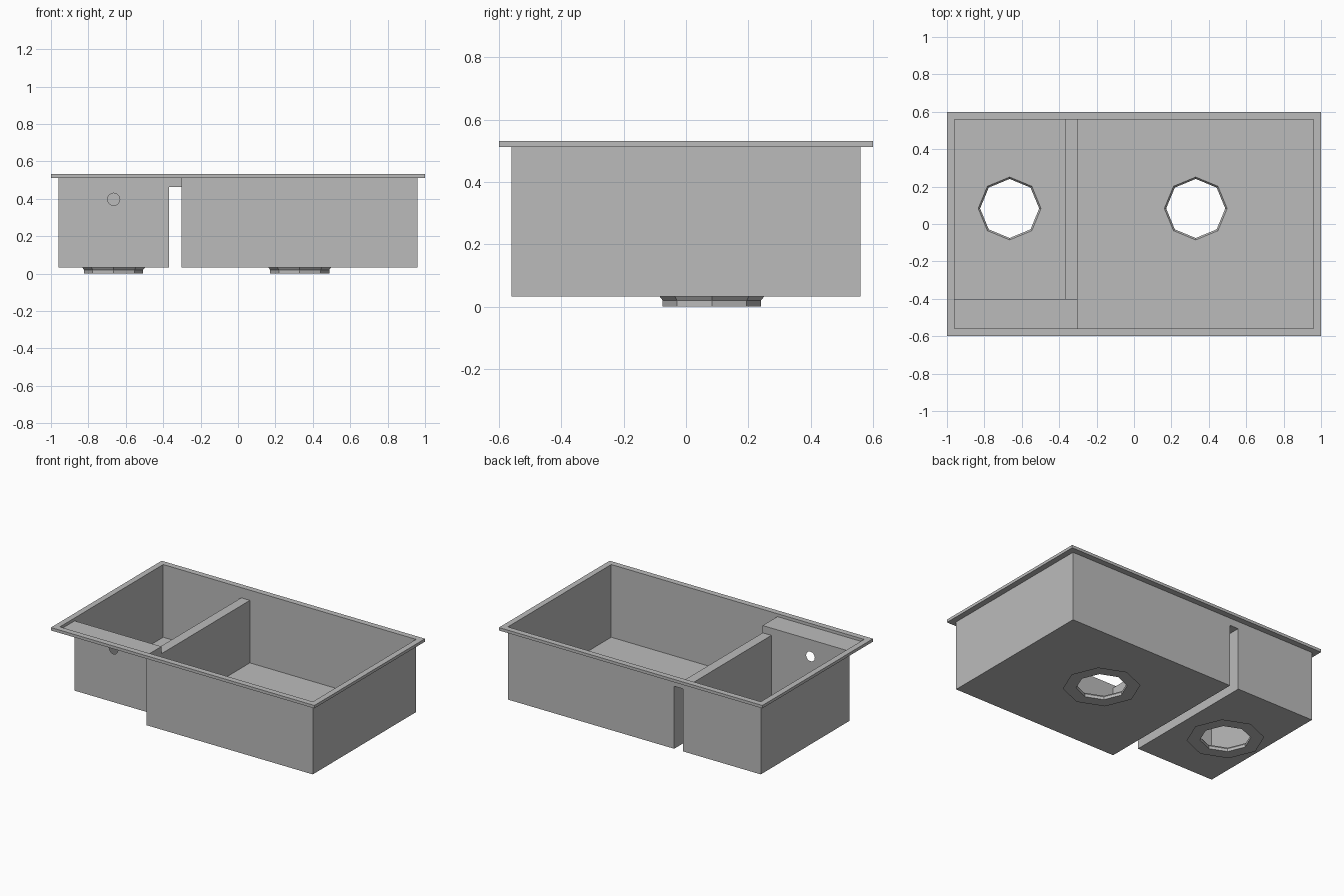
import bpy
import bmesh
from math import cos, sin, tau
from mathutils import Vector

cube = bpy.data.objects.get("Cube")
if cube:
    bpy.data.objects.remove(cube, do_unlink=True)

# Main levels and lines of the double basin
FLOOR, DIVIDER, LEDGE, RIM = 0.033, 0.462, 0.512, 0.532
SIDE, END = 0.96, 0.56              # half size of the basin opening
GAP_L, GAP_R = -0.368, -0.302       # divider faces
SHELF = -0.40                       # back edge of the front ledge
DRAIN_Y, DRAIN_R = 0.083, 0.168
DRAIN_X = {"small": -0.665, "large": 0.33}

steel = bpy.data.materials.new("grey steel")
steel.use_nodes = True
GREY = (0.5, 0.5, 0.5, 1)
steel.diffuse_color = GREY
steel.node_tree.nodes["Principled BSDF"].inputs["Base Color"].default_value = GREY


def finish(bm, name):
    mesh = bpy.data.meshes.new(name)
    bmesh.ops.remove_doubles(bm, verts=bm.verts, dist=0.0001)
    bm.to_mesh(mesh)
    bm.free()
    mesh.materials.append(steel)
    obj = bpy.data.objects.new(name, mesh)
    bpy.context.collection.objects.link(obj)
    return obj


def panel(bm, facing, outline, hole=None):
    """Flat sheet facing a direction, with an optional hole."""
    facing = Vector(facing)
    loops = [[bm.verts.new(p) for p in loop] for loop in (outline, hole) if loop]
    if hole:
        edges = [bm.edges.new((a, b)) for loop in loops
                 for a, b in zip(loop, loop[1:] + loop[:1])]
        result = bmesh.ops.triangle_fill(bm, edges=edges, use_beauty=True, normal=facing)
        faces = [g for g in result["geom"] if isinstance(g, bmesh.types.BMFace)]
    else:
        faces = [bm.faces.new(loops[0])]
    for face in faces:
        face.normal_update()
        if face.normal.dot(facing) < 0:
            face.normal_flip()


def flat(x0, x1, y0, y1, z):
    return [(x0, y0, z), (x1, y0, z), (x1, y1, z), (x0, y1, z)]


def across(x0, x1, y, z0, z1):
    return [(x0, y, z0), (x1, y, z0), (x1, y, z1), (x0, y, z1)]


def along(x, y0, y1, z0, z1):
    return [(x, y0, z0), (x, y1, z0), (x, y1, z1), (x, y0, z1)]


def octagon(x, r, z):
    return [(x + r * cos(tau * i / 8), DRAIN_Y + r * sin(tau * i / 8), z) for i in range(8)]


def loft(name, rings, closed=False):
    bm = bmesh.new()
    loops = [[bm.verts.new(p) for p in ring] for ring in rings]
    following = loops[1:] + (loops[:1] if closed else [])
    for a, b in zip(loops, following):
        n = len(a)
        for i in range(n):
            j = (i + 1) % n
            bm.faces.new((a[i], a[j], b[j], b[i]))
    return finish(bm, name)


# Large bowl, its divider wall notched down behind the ledge
bm = bmesh.new()
panel(bm, (0, 0, 1), flat(GAP_R, SIDE, -END, END, FLOOR),
      octagon(DRAIN_X["large"], DRAIN_R, FLOOR))
panel(bm, (0, 1, 0), across(GAP_R, SIDE, -END, FLOOR, LEDGE))
panel(bm, (0, -1, 0), across(GAP_R, SIDE, END, FLOOR, LEDGE))
panel(bm, (-1, 0, 0), along(SIDE, -END, END, FLOOR, LEDGE))
panel(bm, (1, 0, 0), [(GAP_R, y, z) for y, z in (
    (-END, FLOOR), (END, FLOOR), (END, DIVIDER),
    (SHELF, DIVIDER), (SHELF, LEDGE), (-END, LEDGE))])
finish(bm, "large_bowl")

# Small bowl with a round overflow hole in its front wall
bm = bmesh.new()
overflow = [(DRAIN_X["small"] + 0.033 * cos(tau * i / 16), SHELF,
             0.397 + 0.033 * sin(tau * i / 16)) for i in range(16)]
panel(bm, (0, 0, 1), flat(-SIDE, GAP_L, SHELF, END, FLOOR),
      octagon(DRAIN_X["small"], DRAIN_R, FLOOR))
panel(bm, (0, 1, 0), across(-SIDE, GAP_L, SHELF, FLOOR, LEDGE), overflow)
panel(bm, (0, -1, 0), across(-SIDE, GAP_L, END, FLOOR, LEDGE))
panel(bm, (1, 0, 0), along(-SIDE, SHELF, END, FLOOR, LEDGE))
panel(bm, (-1, 0, 0), along(GAP_L, SHELF, END, FLOOR, DIVIDER))
finish(bm, "small_bowl")

# Divider top and the short walls closing its two ends
bm = bmesh.new()
panel(bm, (0, 0, 1), flat(GAP_L, GAP_R, SHELF, END, DIVIDER))
panel(bm, (0, 1, 0), across(GAP_L, GAP_R, SHELF, DIVIDER, LEDGE))
panel(bm, (0, -1, 0), across(GAP_L, GAP_R, END, DIVIDER, LEDGE))
finish(bm, "divider_top")

# Ledge in front of the small bowl
bm = bmesh.new()
panel(bm, (0, 0, 1), flat(-SIDE, GAP_R, -END, SHELF, LEDGE))
finish(bm, "front_ledge")

# Rim frame around the opening
inner, outer = (-SIDE, SIDE, -END, END), (-1, 1, -0.6, 0.6)
loft("rim", [flat(*inner, RIM), flat(*inner, LEDGE),
             flat(*outer, LEDGE), flat(*outer, RIM)], closed=True)

# Drains: short taper, tube and thin bottom flange
for side, x in DRAIN_X.items():
    loft(side + "_drain", [octagon(x, r, z) for r, z in (
        (DRAIN_R, FLOOR), (0.158, 0.02), (0.158, 0), (0.24, 0))])
